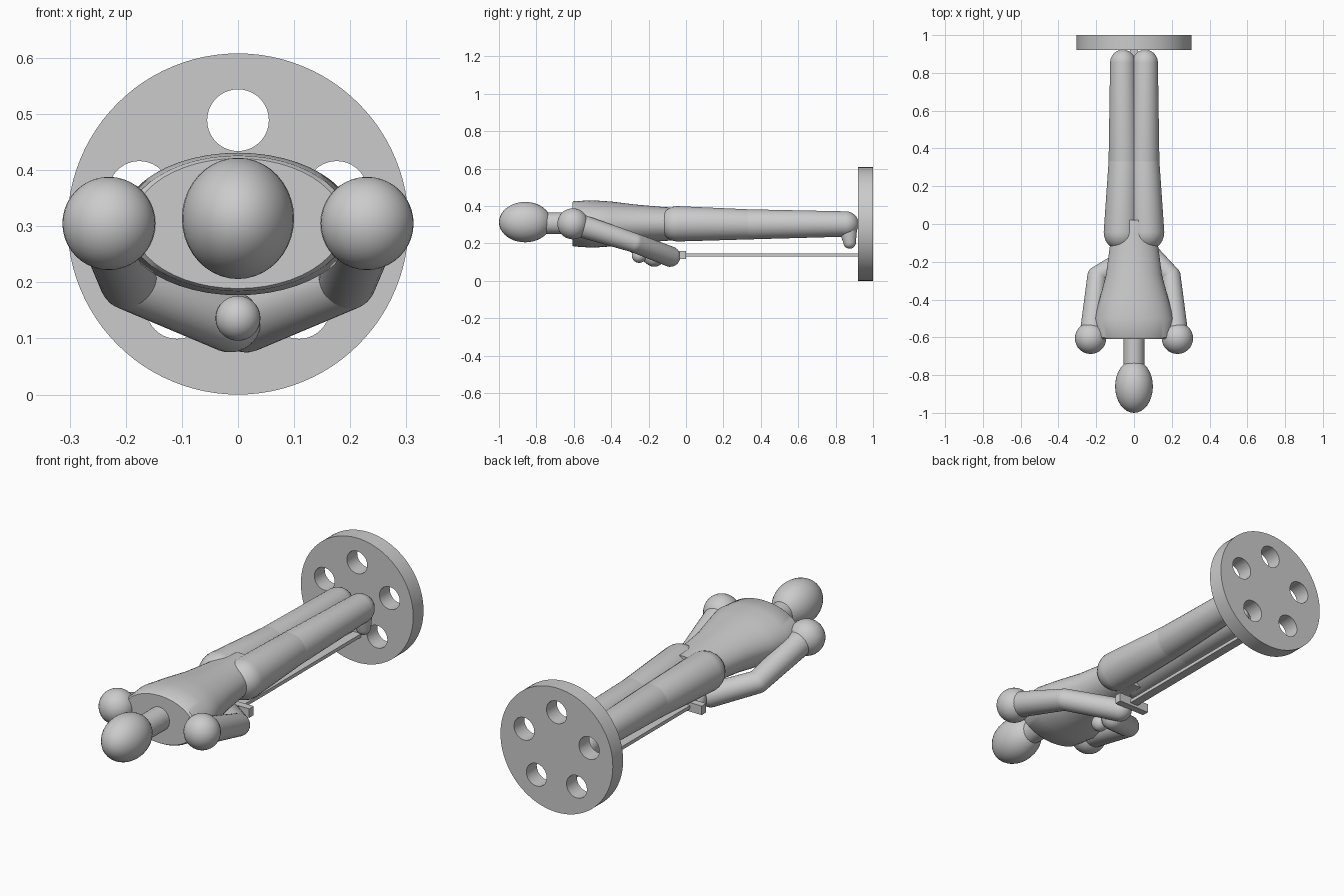
import bpy, bmesh, math
from mathutils import Vector

if "Cube" in bpy.data.objects:
    bpy.data.objects.remove(bpy.data.objects["Cube"])


def finish(name, bm, angle=35):
    bmesh.ops.recalc_face_normals(bm, faces=bm.faces)
    me = bpy.data.meshes.new(name)
    bm.to_mesh(me)
    bm.free()
    ob = bpy.data.objects.new(name, me)
    bpy.context.collection.objects.link(ob)
    smooth(ob, angle)
    return ob


def smooth(ob, angle=35):
    bpy.ops.object.select_all(action='DESELECT')
    ob.select_set(True)
    bpy.context.view_layer.objects.active = ob
    bpy.ops.object.shade_smooth_by_angle(angle=math.radians(angle))


def skin(bm, rings):
    n = len(rings[0])
    for a, b in zip(rings, rings[1:]):
        for i in range(n):
            bm.faces.new((a[i], a[(i + 1) % n], b[(i + 1) % n], b[i]))
    bm.faces.new(rings[0])
    bm.faces.new(rings[-1])


def capsule(bm, a, ra, b, rb, n=28, caps=6):
    # tapered tube with rounded ends
    a, b = Vector(a), Vector(b)
    d = (b - a).normalized()
    u = d.orthogonal().normalized()
    v = d.cross(u)
    ang = [math.pi / 2 * (i + 0.15) / caps for i in range(caps)] + [math.pi / 2]
    prof = [(a - d * ra * math.cos(t), ra * math.sin(t)) for t in ang]
    prof += [(b + d * rb * math.cos(t), rb * math.sin(t)) for t in reversed(ang)]
    skin(bm, [[bm.verts.new(c + r * (u * math.cos(2 * math.pi * i / n) + v * math.sin(2 * math.pi * i / n)))
               for i in range(n)] for c, r in prof])


def limb(name, points):
    bm = bmesh.new()
    for (a, ra), (b, rb) in zip(points, points[1:]):
        capsule(bm, a, ra, b, rb)
    return finish(name, bm)


def ball(name, loc, radii):
    bm = bmesh.new()
    bmesh.ops.create_uvsphere(bm, u_segments=32, v_segments=20, radius=1)
    for vert in bm.verts:
        vert.co = Vector([vert.co[i] * radii[i] + loc[i] for i in range(3)])
    return finish(name, bm)


def loft(name, sections, n=48):
    # elliptical sections along y: (y, centre z, half width, half depth)
    bm = bmesh.new()
    skin(bm, [[bm.verts.new((rx * math.cos(2 * math.pi * i / n), y, cz + rz * math.sin(2 * math.pi * i / n)))
               for i in range(n)] for y, cz, rx, rz in sections])
    return finish(name, bm)


def box(name, lo, hi):
    bm = bmesh.new()
    bmesh.ops.create_cube(bm, size=1)
    for vert in bm.verts:
        vert.co = Vector([lo[i] + (vert.co[i] + 0.5) * (hi[i] - lo[i]) for i in range(3)])
    return finish(name, bm)


# round base with five holes
cu = bpy.data.curves.new("base", 'CURVE')
cu.dimensions = '2D'
cu.fill_mode = 'BOTH'
cu.extrude = 0.04
circles = [(0, 0, 0.304, 96)]
for k in range(5):
    t = math.pi / 2 + k * 2 * math.pi / 5
    circles.append((0.185 * math.cos(t), 0.185 * math.sin(t), 0.055, 40))
for cx, cy, r, n in circles:
    sp = cu.splines.new('POLY')
    sp.points.add(n - 1)
    for i, p in enumerate(sp.points):
        t = 2 * math.pi * i / n
        p.co = (cx + r * math.cos(t), cy + r * math.sin(t), 0, 1)
    sp.use_cyclic_u = True
base = bpy.data.objects.new("base", cu)
bpy.context.collection.objects.link(base)
base.location = (0, 0.96, 0.304)
base.rotation_euler = (math.pi / 2, 0, 0)
base.select_set(True)
bpy.context.view_layer.objects.active = base
bpy.ops.object.convert(target='MESH')
smooth(bpy.context.view_layer.objects.active)

# head, neck, torso
ball("head", (0, -0.86, 0.314), (0.1, 0.14, 0.108))
loft("neck", [(-0.76, 0.308, 0.055, 0.057), (-0.59, 0.308, 0.055, 0.057)])
loft("torso", [(-0.608, 0.305, 0.188, 0.116), (-0.6, 0.305, 0.198, 0.121),
               (-0.5, 0.304, 0.21, 0.127), (-0.4, 0.304, 0.183, 0.12),
               (-0.27, 0.304, 0.148, 0.104), (-0.11, 0.304, 0.127, 0.09),
               (0.02, 0.304, 0.1, 0.085)])

# arms, shoulders, legs and feet
for side, s in (("right", 1), ("left", -1)):
    ball(side + "_shoulder", (s * 0.23, -0.605, 0.305), (0.083,) * 3)
    hand_y = -0.085 if s > 0 else -0.17
    limb(side + "_arm", [((s * 0.225, -0.58, 0.3), 0.062), ((s * 0.195, -0.275, 0.203), 0.052),
                         ((s * 0.014, hand_y, 0.13), 0.055)])
    limb(side + "_leg", [((s * 0.066, -0.045, 0.305), 0.095), ((s * 0.054, 0.33, 0.302), 0.081),
                         ((s * 0.059, 0.855, 0.304), 0.068)])
    limb(side + "_foot", [((s * 0.062, 0.865, 0.29), 0.052), ((s * 0.066, 0.875, 0.206), 0.034)])

# sword held point-down against the base
ball("pommel", (0, -0.25, 0.136), (0.04,) * 3)
limb("grip", [((0, -0.24, 0.137), 0.02), ((0, -0.02, 0.137), 0.02)])
box("crossguard", (-0.085, -0.035, 0.116), (0.085, 0, 0.16))
box("blade", (-0.022, -0.01, 0.129), (0.022, 0.93, 0.146))
